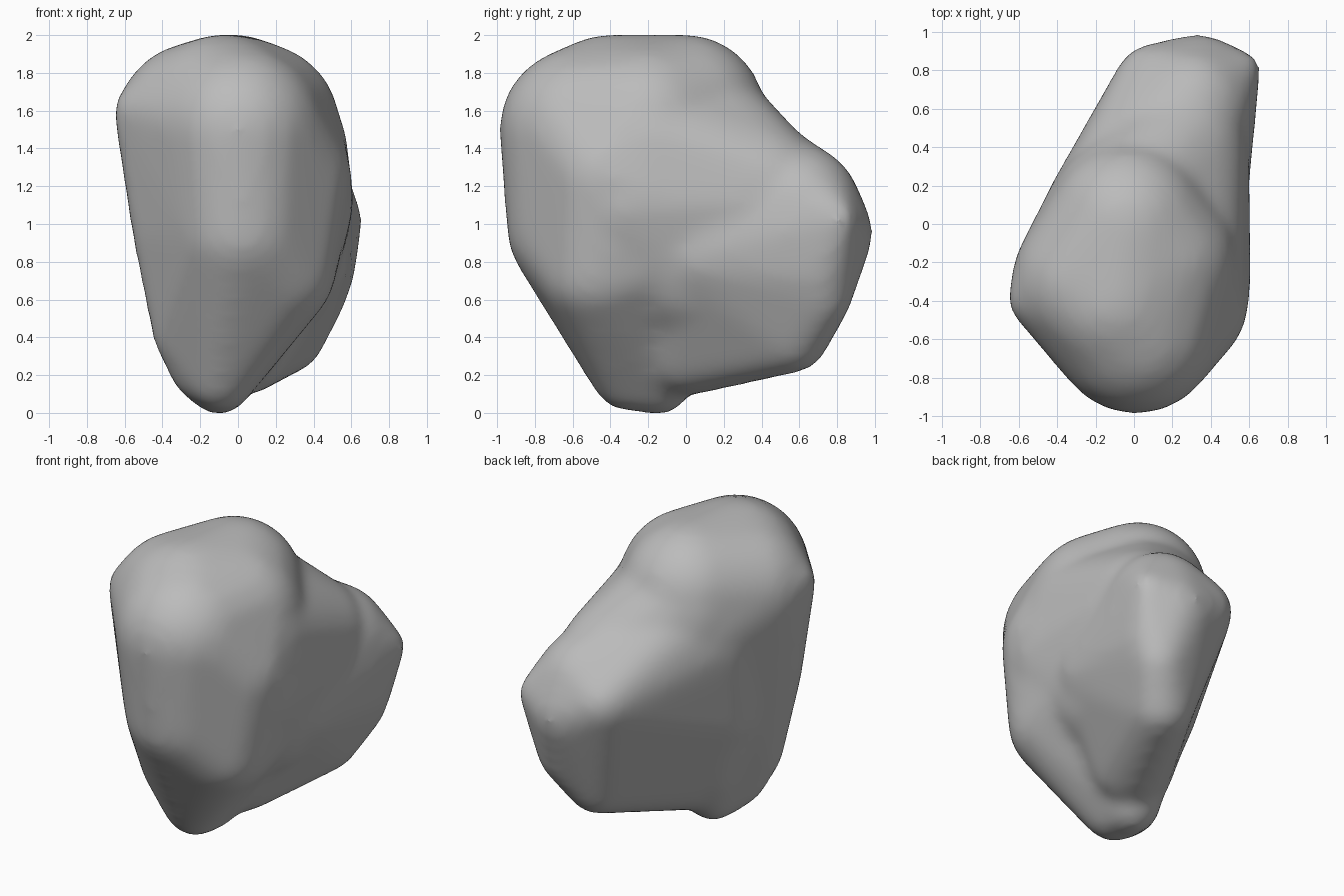
import bpy
import bmesh
from mathutils import Matrix

cube = bpy.data.objects.get("Cube")
if cube:
    bpy.data.objects.remove(cube, do_unlink=True)

# Each mass is the hull of rounded knobs: x, y, z, radius
MAIN_MASS = [
    (-.08, -.4, 1.565, .43), (-.03, 0, 1.585, .41),       # crown
    (-.23, -.3, 1.55, .4), (.1, -.2, 1.52, .43),
    (.01, -.55, 1.5, .43), (.02, -.57, .98, .37),         # front
    (.23, -.4, 1.25, .36), (.25, -.2, 1.15, .35),         # left flank
    (.16, -.25, .85, .37), (.19, -.45, .76, .32),
    (-.1, 0, 1.4, .38),
    (-.58, -.41, 1.61, .07),                              # right corner
    (-.42, -.38, .95, .13), (-.33, -.34, .4, .11),        # right ridge
    (-.1, -.14, .16, .16), (-.1, -.31, .2, .18),          # foot
    (-.22, -.28, .22, .13),
]
MIDDLE_MASS = [
    (-.05, .04, 1.5, .39), (.2, -.2, 1.4, .37),           # under the crown
    (.25, .4, 1.2, .33), (0, .22, 1.2, .33),              # neck
    (.25, -.3, 1.1, .35), (.26, .3, 1.1, .33),            # left flank
    (.15, 0, .75, .36), (.25, .4, .6, .23),
    (-.1, -.1, .8, .33), (-.08, -.08, .38, .22),
]
BACK_MASS = [
    (-.08, 0, 1.3, .4), (0, .2, 1.3, .36),                # joint with the middle
    (.02, .37, 1.1, .29),
    (.25, .1, .85, .33), (-.18, -.05, .8, .26), (.02, 0, .34, .24),
    (.3, .6, 1.1, .31), (.33, .72, .95, .26),             # rear lobe
    (.1, .74, 1.06, .19), (.59, .82, 1.03, .06),
    (.43, .69, .76, .18), (.39, .7, .62, .17), (.26, .56, .41, .19),
]
# Extra radius that the smoothing takes away again
ALLOWANCE = .012


def add_hull(target, knobs):
    """Wrap a convex skin around the knobs and add it to the target bmesh."""
    bm = bmesh.new()
    for x, y, z, radius in knobs:
        bmesh.ops.create_icosphere(bm, subdivisions=3, radius=radius + ALLOWANCE,
                                   matrix=Matrix.Translation((x, y, z)))
    bmesh.ops.delete(bm, geom=bm.edges[:], context='EDGES_FACES')
    bmesh.ops.convex_hull(bm, input=bm.verts[:])
    loose = [v for v in bm.verts if not v.link_faces]
    bmesh.ops.delete(bm, geom=loose, context='VERTS')
    bmesh.ops.recalc_face_normals(bm, faces=bm.faces[:])
    piece = bpy.data.meshes.new("mass")
    bm.to_mesh(piece)
    bm.free()
    target.from_mesh(piece)
    bpy.data.meshes.remove(piece)


# Boulder made of overlapping masses
shape = bmesh.new()
for mass in (MAIN_MASS, MIDDLE_MASS, BACK_MASS):
    add_hull(shape, mass)
mesh = bpy.data.meshes.new("boulder")
shape.to_mesh(mesh)
shape.free()
boulder = bpy.data.objects.new("boulder", mesh)
bpy.context.collection.objects.link(boulder)
bpy.context.view_layer.objects.active = boulder
boulder.select_set(True)

# Fuse the masses and wear the surface smooth
fuse = boulder.modifiers.new("fuse", 'REMESH')
fuse.mode = 'VOXEL'
fuse.voxel_size = .03
wear = boulder.modifiers.new("wear", 'SMOOTH')
wear.factor = .5
wear.iterations = 24
for name in ("fuse", "wear"):
    bpy.ops.object.modifier_apply(modifier=name)

# Plain grey stone
stone = bpy.data.materials.new("grey stone")
stone.use_nodes = True
colour = (.5, .5, .5, 1)
stone.diffuse_color = colour
stone.node_tree.nodes["Principled BSDF"].inputs["Base Color"].default_value = colour
mesh = boulder.data
mesh.materials.clear()
mesh.materials.append(stone)
for face in mesh.polygons:
    face.material_index = 0
bpy.ops.object.shade_smooth()
